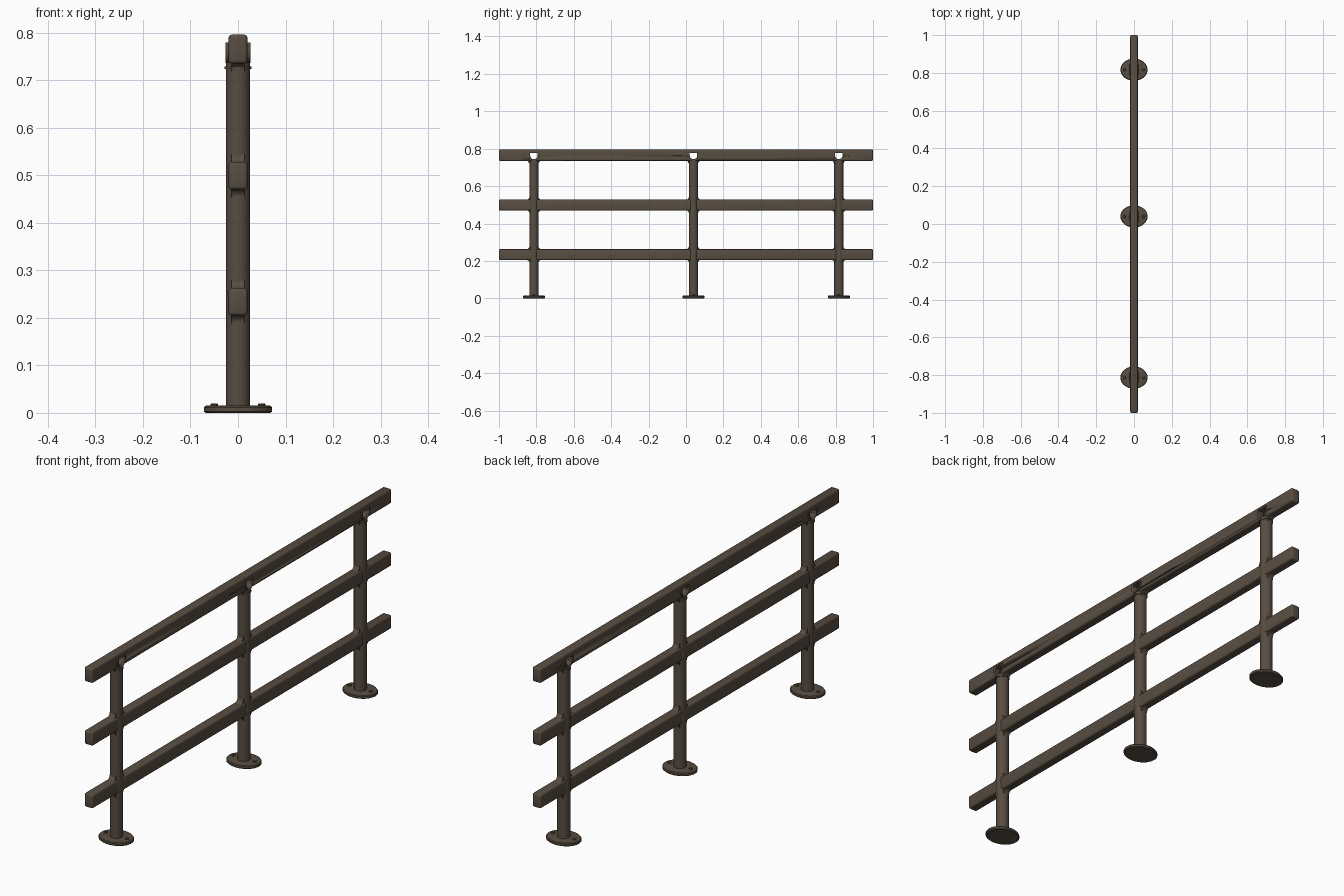
import bpy, bmesh, math
from mathutils import Matrix

if "Cube" in bpy.data.objects:
    bpy.data.objects.remove(bpy.data.objects["Cube"])

POSTS = (-0.813, 0.04, 0.817)
RAILS = (("lower_rail", 0.205, 0.263), ("middle_rail", 0.47, 0.528), ("top_rail", 0.735, 0.796))

brown = bpy.data.materials.new("dark brown paint")
brown.diffuse_color = (0.097, 0.073, 0.053, 1)
brown.use_nodes = True
brown.node_tree.nodes["Principled BSDF"].inputs["Base Color"].default_value = brown.diffuse_color


def make(name, bm, smooth=True):
    bmesh.ops.recalc_face_normals(bm, faces=bm.faces)
    me = bpy.data.meshes.new(name)
    bm.to_mesh(me)
    bm.free()
    me.materials.append(brown)
    ob = bpy.data.objects.new(name, me)
    bpy.context.collection.objects.link(ob)
    bpy.context.view_layer.objects.active = ob
    for o in bpy.context.selected_objects:
        o.select_set(False)
    ob.select_set(True)
    if smooth:
        bpy.ops.object.shade_smooth_by_angle(angle=math.radians(35))
    return ob


def bar(name, x, y0, y1, z0, z1, bevel):
    bm = bmesh.new()
    bmesh.ops.create_cube(bm, size=1)
    for v in bm.verts:
        v.co = (v.co.x * 2 * x, y0 + (v.co.y + .5) * (y1 - y0), z0 + (v.co.z + .5) * (z1 - z0))
    bmesh.ops.bevel(bm, geom=bm.edges[:], offset=bevel, segments=3, profile=0.5, affect='EDGES')
    return make(name, bm)


def lathe(name, profile, cx, cy, sy=1.0, n=32):
    bm = bmesh.new()
    rings = [[bm.verts.new((cx + r * math.cos(2 * math.pi * i / n),
                            cy + sy * r * math.sin(2 * math.pi * i / n), z))
              for i in range(n)] for r, z in profile]
    for a, b in zip(rings, rings[1:]):
        for i in range(n):
            bm.faces.new((a[i], a[(i + 1) % n], b[(i + 1) % n], b[i]))
    bm.faces.new(rings[0])
    bm.faces.new(rings[-1])
    return make(name, bm)


def prism(name, pts, x):
    """Extrude a y-z outline along x."""
    bm = bmesh.new()
    f = bm.faces.new([bm.verts.new((-x, y, z)) for y, z in pts])
    r = bmesh.ops.extrude_face_region(bm, geom=[f])
    for v in r["geom"]:
        if isinstance(v, bmesh.types.BMVert):
            v.co.x = x
    return make(name, bm)


def fillet(name, y, z, sy, sz, r=0.018, x=0.014):
    """Concave weld corner between post and rail."""
    arc = [(y + sy * (r - r * math.cos(t)), z + sz * (r - r * math.sin(t)))
           for t in [math.pi / 2 * i / 6 for i in range(7)]]
    k = 0.006
    prism(name, [(y - sy * k, z - sz * k), (y - sy * k, z + sz * r)] + arc + [(y + sy * r, z - sz * k)], x)


def cut(target, cutter):
    m = target.modifiers.new("cut", 'BOOLEAN')
    m.operation = 'DIFFERENCE'
    m.solver = 'EXACT'
    m.object = cutter
    cutter.hide_render = True
    cutter.hide_viewport = True


# rails
rails = {n: bar(n, 0.02, -1, 1, a, b, 0.007) for n, a, b in RAILS}

for i, y in enumerate(POSTS):
    # round post with a thin collar under the top rail
    lathe(f"post_{i}", [(0.025, 0.01), (0.025, 0.737)], 0, y)
    lathe(f"post_collar_{i}", [(0.028, 0.724), (0.028, 0.729)], 0, y)
    # oval foot plate and bolts
    lathe(f"foot_plate_{i}", [(0.068, 0), (0.072, 0.003), (0.072, 0.011), (0.069, 0.0145), (0.065, 0.0155)],
          0, y, 0.82)
    for s in (-1, 1):
        lathe(f"foot_bolt_{i}", [(0.008, 0.012), (0.008, 0.018), (0.006, 0.02)], s * 0.05, y, n=6)
    # weld corners
    for n, a, b in RAILS:
        for s in (-1, 1):
            fillet(f"weld_{n}_{i}", y + s * 0.024, a + 0.001, s, -1)
            if n != "top_rail":
                fillet(f"weld_{n}_{i}", y + s * 0.024, b - 0.001, s, 1)
    # cup bracket at the post head, open through the top rail
    def cup(w, low, high):
        c = low + w
        return [(y - w, high)] + [(y - w * math.cos(t), c - w * math.sin(t))
                                  for t in [math.pi * k / 12 for k in range(13)]] + [(y + w, high)]
    bracket = prism(f"cup_bracket_{i}", cup(0.027, 0.736, 0.779), 0.026)
    hole = prism(f"cup_cutter_{i}", cup(0.02, 0.744, 0.777), 0.1)
    cut(bracket, hole)
    cut(rails["top_rail"], hole)
